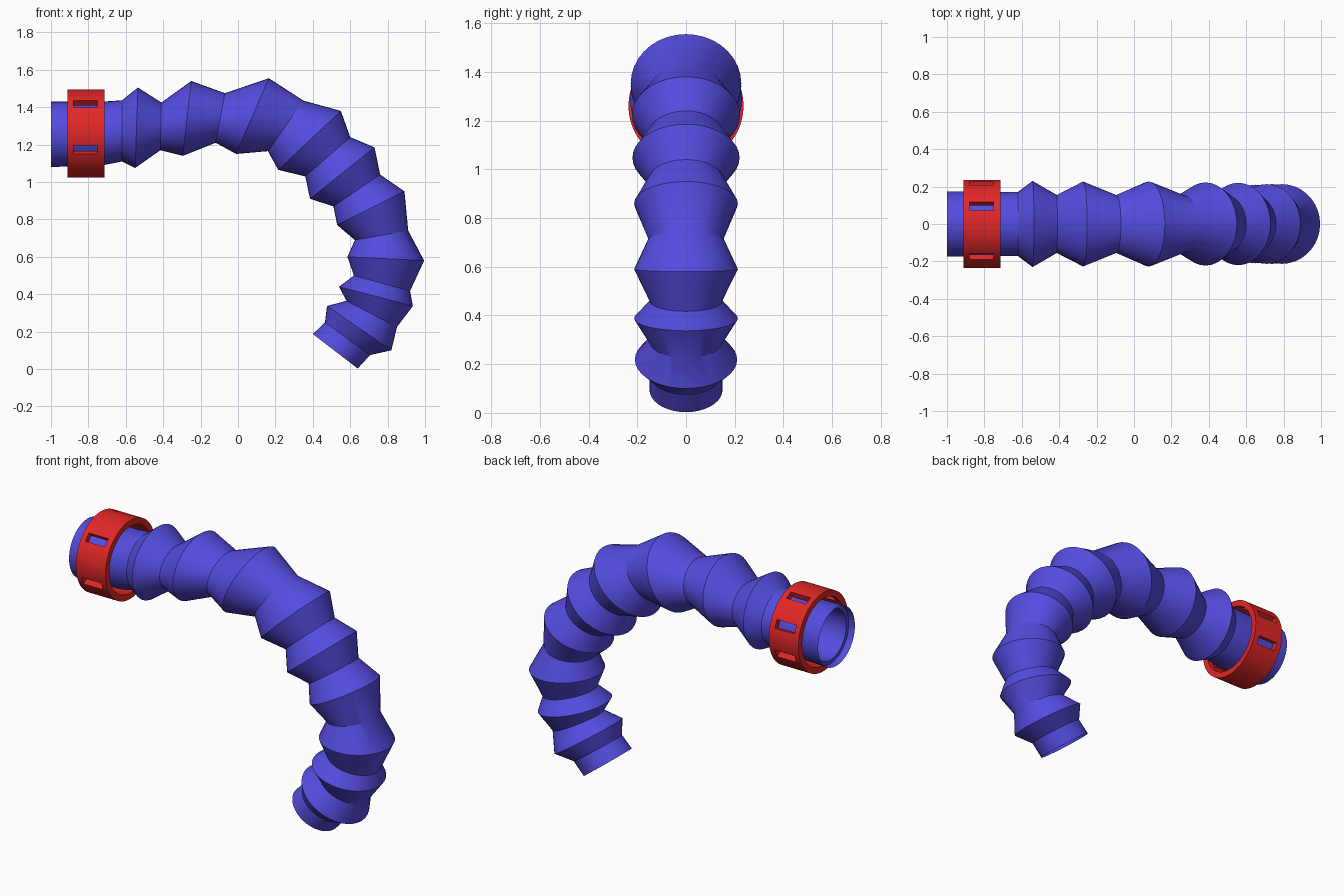
import bpy, bmesh, math
from mathutils import Vector

if "Cube" in bpy.data.objects:
    bpy.data.objects.remove(bpy.data.objects["Cube"])

def material(name, col):
    m = bpy.data.materials.new(name)
    m.diffuse_color = (*col, 1)
    m.use_nodes = True
    m.node_tree.nodes["Principled BSDF"].inputs["Base Color"].default_value = m.diffuse_color
    return m

BLUE = material("violet blue plastic", (0.09, 0.072, 0.74))
RED = material("red plastic", (0.76, 0.02, 0.02))

def make_object(name, bm, mat, angle):
    bmesh.ops.recalc_face_normals(bm, faces=bm.faces)
    me = bpy.data.meshes.new(name)
    bm.to_mesh(me)
    bm.free()
    me.materials.append(mat)
    ob = bpy.data.objects.new(name, me)
    bpy.context.collection.objects.link(ob)
    bpy.ops.object.select_all(action='DESELECT')
    ob.select_set(True)
    bpy.context.view_layer.objects.active = ob
    bpy.ops.object.shade_smooth_by_angle(angle=math.radians(angle))
    return ob

def loft(rings, n):
    """Skin of ellipses given by outer point, inner point (x, z) and y half width."""
    bm = bmesh.new()
    prev = None
    for xo, zo, xi, zi, ry in rings:
        a, b = Vector((xo, 0, zo)), Vector((xi, 0, zi))
        c, u = (a + b) / 2, (a - b) / 2
        ring = []
        for k in range(n):
            t = 2 * math.pi * k / n
            ring.append(bm.verts.new(c + u * math.cos(t) + Vector((0, ry * math.sin(t), 0))))
        if prev:
            for k in range(n):
                j = (k + 1) % n
                bm.faces.new((prev[k], prev[j], ring[j], ring[k]))
        prev = ring
    return bm

# Bent bellows hose: alternating ridges and valleys
hose = [
    (-1.0, 1.43, -1.0, 1.08, .175), (-.72, 1.43, -.72, 1.09, .172),
    (-.62, 1.437, -.62, 1.11, .172), (-.535, 1.505, -.55, 1.075, .23),
    (-.41, 1.425, -.415, 1.17, .155), (-.25, 1.54, -.295, 1.14, .227),
    (-.07, 1.475, -.12, 1.21, .155), (.165, 1.555, -.01, 1.15, .227),
    (.35, 1.435, .16, 1.165, .155), (.55, 1.38, .215, 1.065, .222),
    (.60, 1.24, .36, 1.03, .158), (.73, 1.185, .385, .91, .22),
    (.76, 1.04, .51, .87, .155), (.89, .95, .53, .77, .213),
    (.91, .74, .625, .69, .155), (.995, .58, .585, .60, .213),
    (.92, .417, .62, .50, .148), (.935, .337, .54, .44, .213),
    (.85, .225, .58, .365, .15), (.82, .10, .476, .337, .21),
    (.706, .075, .465, .25, .15), (.64, .003, .40, .187, .15)]
make_object("bellows_hose", loft(hose, 36), BLUE, 25)

# Stepped liner inside the mouth of the hose
liner = [(-.96, 1.429, -.96, 1.082, .173), (-.96, 1.405, -.96, 1.105, .15),
         (-.65, 1.405, -.65, 1.13, .15)]
make_object("mouth_liner", loft(liner, 36), BLUE, 25)

# Collar: thick ring with rectangular slots left open
SEG = 90
CENTRE_Z = 1.26
OUTER, THICK = .236, .036
slots = [22, 66, 138, 202, 338]           # degrees from +y towards +z
xs = [-.912, -.88, -.75, -.715]
bm = bmesh.new()
grid = []
for k in range(SEG):
    t = 2 * math.pi * k / SEG
    grid.append([[bm.verts.new((x, r * math.cos(t), CENTRE_Z + r * math.sin(t)))
                  for x in xs] for r in (OUTER, OUTER - THICK)])

def is_slot(k, i):
    mid = ((k % SEG) + .5) * 360 / SEG
    return i == 1 and any(abs(mid - s) < 6 for s in slots)

for k in range(SEG):
    a, b = grid[k], grid[(k + 1) % SEG]
    for i in range(3):
        if is_slot(k, i):
            continue
        for s in (0, 1):
            bm.faces.new((a[s][i], a[s][i + 1], b[s][i + 1], b[s][i]))
        # radial walls at the rims and around the slots
        if i == 0 or is_slot(k, i - 1):
            bm.faces.new((a[0][i], b[0][i], b[1][i], a[1][i]))
        if i == 2 or is_slot(k, i + 1):
            bm.faces.new((a[0][i + 1], b[0][i + 1], b[1][i + 1], a[1][i + 1]))
        if is_slot(k - 1, i):
            bm.faces.new((a[0][i], a[0][i + 1], a[1][i + 1], a[1][i]))
        if is_slot(k + 1, i):
            bm.faces.new((b[0][i], b[0][i + 1], b[1][i + 1], b[1][i]))
make_object("slotted_collar", bm, RED, 30)
